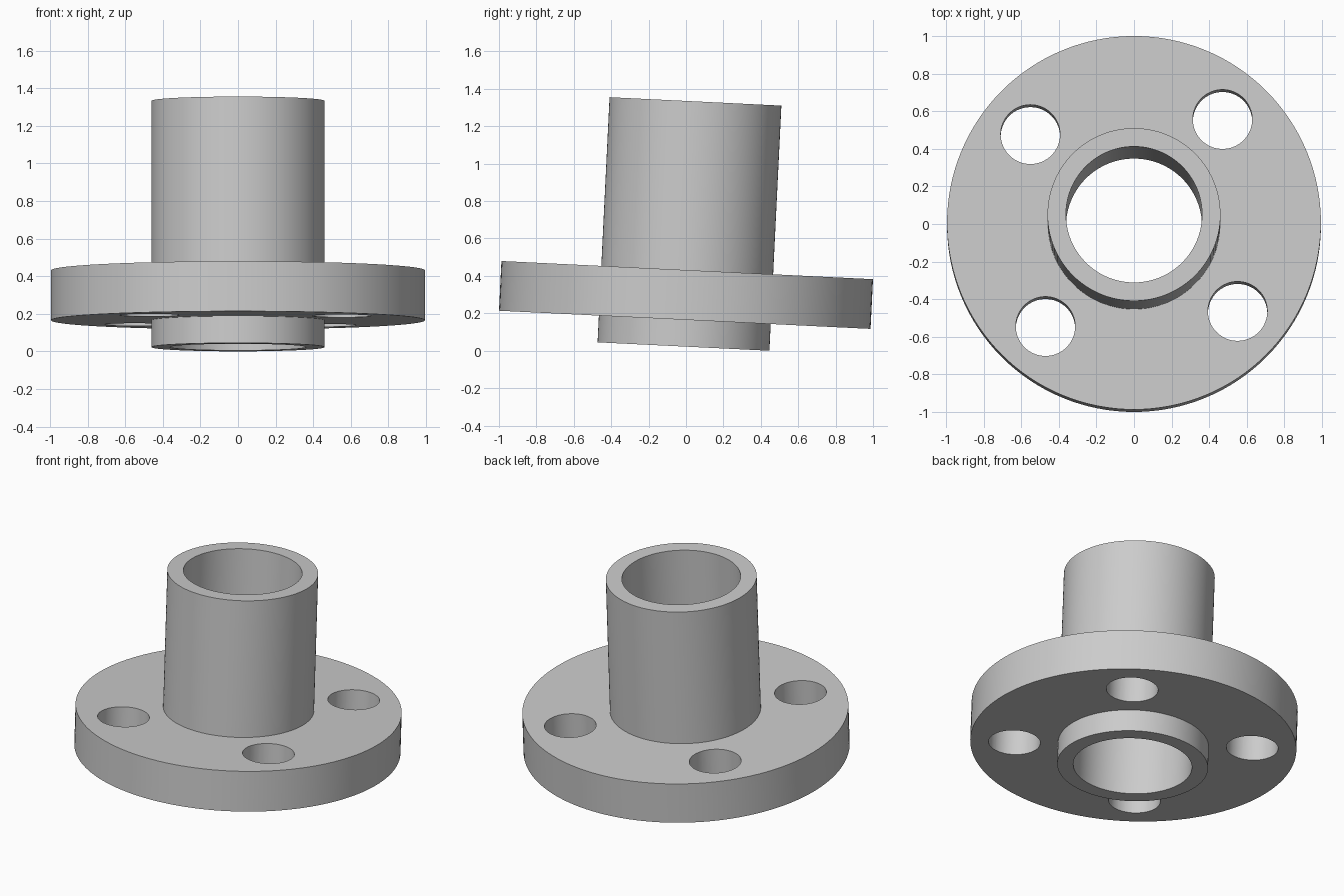
import bpy
import bmesh
from math import cos, sin, radians, tau
from mathutils import Matrix

cube = bpy.data.objects.get("Cube")
if cube:
    bpy.data.objects.remove(cube, do_unlink=True)

# Dimensions along the tilted axis
SEGMENTS = 128
TILT = radians(-2.8)
BORE, PIPE, FLANGE = 0.362, 0.46, 0.9945
LENGTH, FLANGE_LOW, FLANGE_HIGH = 1.312, 0.143, 0.409
HOLE, HOLE_CIRCLE, HOLE_START = 0.158, 0.725, radians(49.5)

# Plain grey metal
metal = bpy.data.materials.new("grey_metal")
metal.use_nodes = True
GREY = (0.6, 0.6, 0.6, 1)
metal.diffuse_color = GREY
metal.node_tree.nodes["Principled BSDF"].inputs["Base Color"].default_value = GREY


def add_object(name, bm):
    bmesh.ops.recalc_face_normals(bm, faces=bm.faces)
    mesh = bpy.data.meshes.new(name)
    bm.to_mesh(mesh)
    bm.free()
    mesh.materials.append(metal)
    obj = bpy.data.objects.new(name, mesh)
    bpy.context.collection.objects.link(obj)
    return obj


def lathe(name, profile):
    """Spin a closed (radius, height) profile around z."""
    bm = bmesh.new()
    rings = [[bm.verts.new((r * cos(tau * i / SEGMENTS), r * sin(tau * i / SEGMENTS), z))
              for i in range(SEGMENTS)] for r, z in profile]
    for a, b in zip(rings, rings[1:] + rings[:1]):
        for i in range(SEGMENTS):
            j = (i + 1) % SEGMENTS
            bm.faces.new((a[i], a[j], b[j], b[i]))
    return add_object(name, bm)


# Pipe and flange in one turned body
body = lathe("flanged_pipe", [
    (BORE, 0), (PIPE, 0), (PIPE, FLANGE_LOW), (FLANGE, FLANGE_LOW),
    (FLANGE, FLANGE_HIGH), (PIPE, FLANGE_HIGH), (PIPE, LENGTH), (BORE, LENGTH)])

# Four bolt holes through the flange
bm = bmesh.new()
middle = (FLANGE_LOW + FLANGE_HIGH) / 2
for k in range(4):
    angle = HOLE_START + k * tau / 4
    place = Matrix.Translation((HOLE_CIRCLE * cos(angle), HOLE_CIRCLE * sin(angle), middle))
    bmesh.ops.create_cone(bm, cap_ends=True, segments=64, radius1=HOLE, radius2=HOLE,
                          depth=0.5, matrix=place)
cutter = add_object("bolt_hole_cutter", bm)
cutter.hide_render = True

bpy.ops.object.select_all(action='DESELECT')
body.select_set(True)
bpy.context.view_layer.objects.active = body
cut = body.modifiers.new("bolt_holes", 'BOOLEAN')
cut.operation = 'DIFFERENCE'
cut.solver = 'EXACT'
cut.object = cutter
bpy.ops.object.modifier_apply(modifier=cut.name)
bpy.data.objects.remove(cutter, do_unlink=True)
bpy.ops.object.shade_smooth_by_angle(angle=radians(30))

# Lean the axis back, centre the flange and rest the low rim on the ground
body.data.transform(Matrix.Translation((0, middle * sin(TILT), PIPE * sin(-TILT)))
                    @ Matrix.Rotation(TILT, 4, 'X'))
